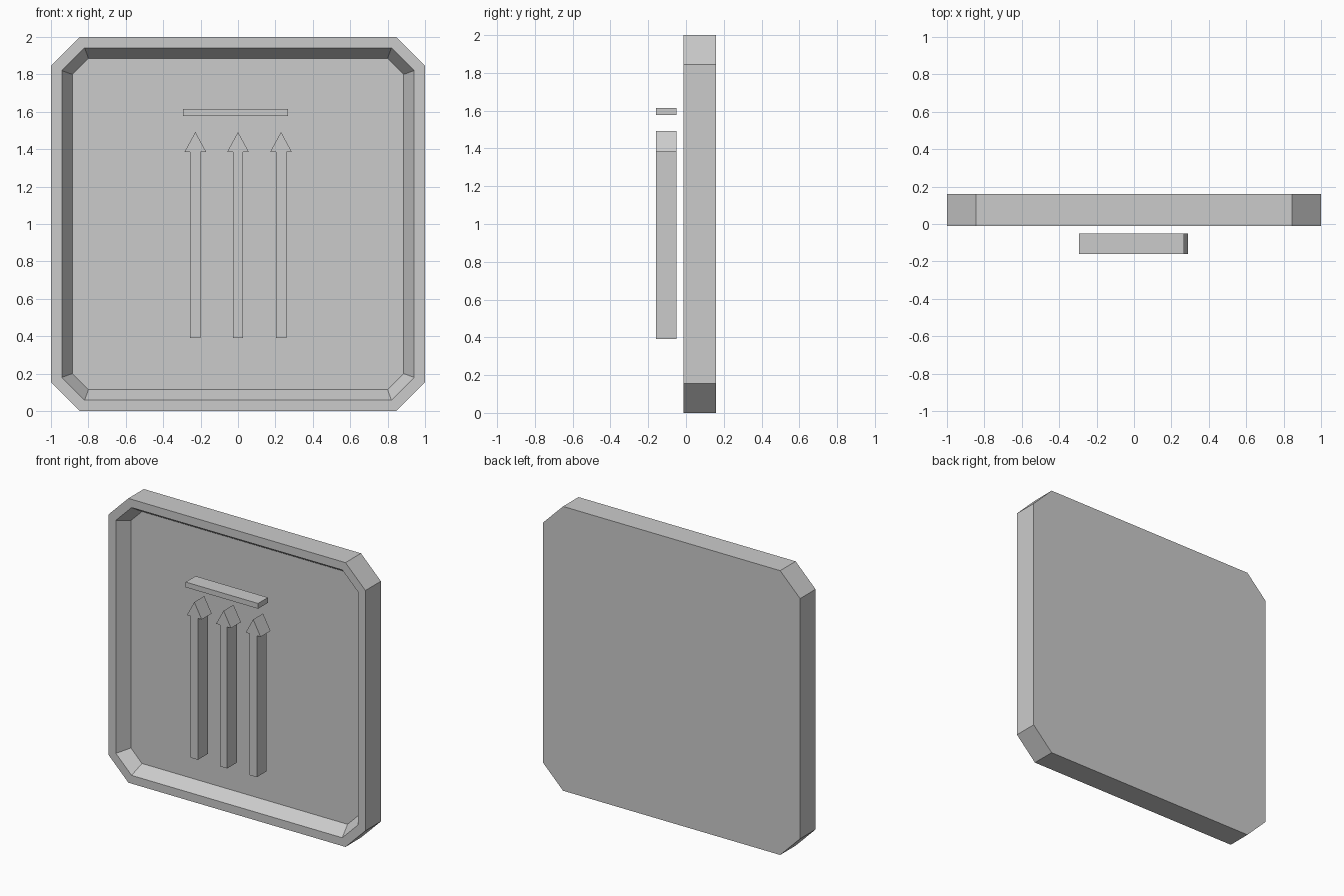
import bpy
import bmesh

cube = bpy.data.objects.get("Cube")
if cube:
    bpy.data.objects.remove(cube, do_unlink=True)

grey = bpy.data.materials.new("light_grey")
grey.use_nodes = True
colour = (0.6, 0.6, 0.6, 1)
grey.diffuse_color = colour
grey.node_tree.nodes["Principled BSDF"].inputs["Base Color"].default_value = colour


def octagon(half, corner):
    """Square outline with cut corners, in x and z."""
    points = []
    for sx, sz in ((1, 1), (-1, 1), (-1, -1), (1, -1)):
        pair = [(sx * half, 1 + sz * corner), (sx * corner, 1 + sz * half)]
        points += pair if sx * sz > 0 else pair[::-1]
    return points


def loft(name, rings):
    """Join rings of (outline, y) with side walls and cap both ends."""
    bm = bmesh.new()
    loops = [[bm.verts.new((x, y, z)) for x, z in outline] for outline, y in rings]
    for a, b in zip(loops, loops[1:]):
        for i in range(len(a)):
            j = (i + 1) % len(a)
            bm.faces.new((a[i], a[j], b[j], b[i]))
    bm.faces.new(loops[0])
    bm.faces.new(loops[-1])
    bmesh.ops.recalc_face_normals(bm, faces=bm.faces)
    mesh = bpy.data.meshes.new(name)
    bm.to_mesh(mesh)
    bm.free()
    mesh.materials.append(grey)
    obj = bpy.data.objects.new(name, mesh)
    bpy.context.collection.objects.link(obj)
    return obj


# Backing panel with a raised rim and a sloped recess
FRONT, BACK, FLOOR = -0.012, 0.16, 0.075
loft("panel", [
    (octagon(1.0, 0.845), BACK),
    (octagon(1.0, 0.845), FRONT),
    (octagon(0.942, 0.82), FRONT),
    (octagon(0.886, 0.80), FLOOR),
])


def raised(name, outline):
    loft(name, [(outline, -0.16), (outline, -0.05)])


# Three upward arrows
half_arrow = [(0.028, 0.39), (0.028, 1.385), (0.058, 1.385)]
for name, cx in (("right", -0.228), ("middle", 0), ("left", 0.23)):
    outline = [(cx + x, z) for x, z in half_arrow] + [(cx, 1.492)]
    outline += [(cx - x, z) for x, z in reversed(half_arrow)]
    raised(name + "_arrow", outline)

# Bar above the arrows
raised("top_bar", [(-0.295, 1.578), (0.268, 1.578), (0.268, 1.615), (-0.295, 1.615)])
